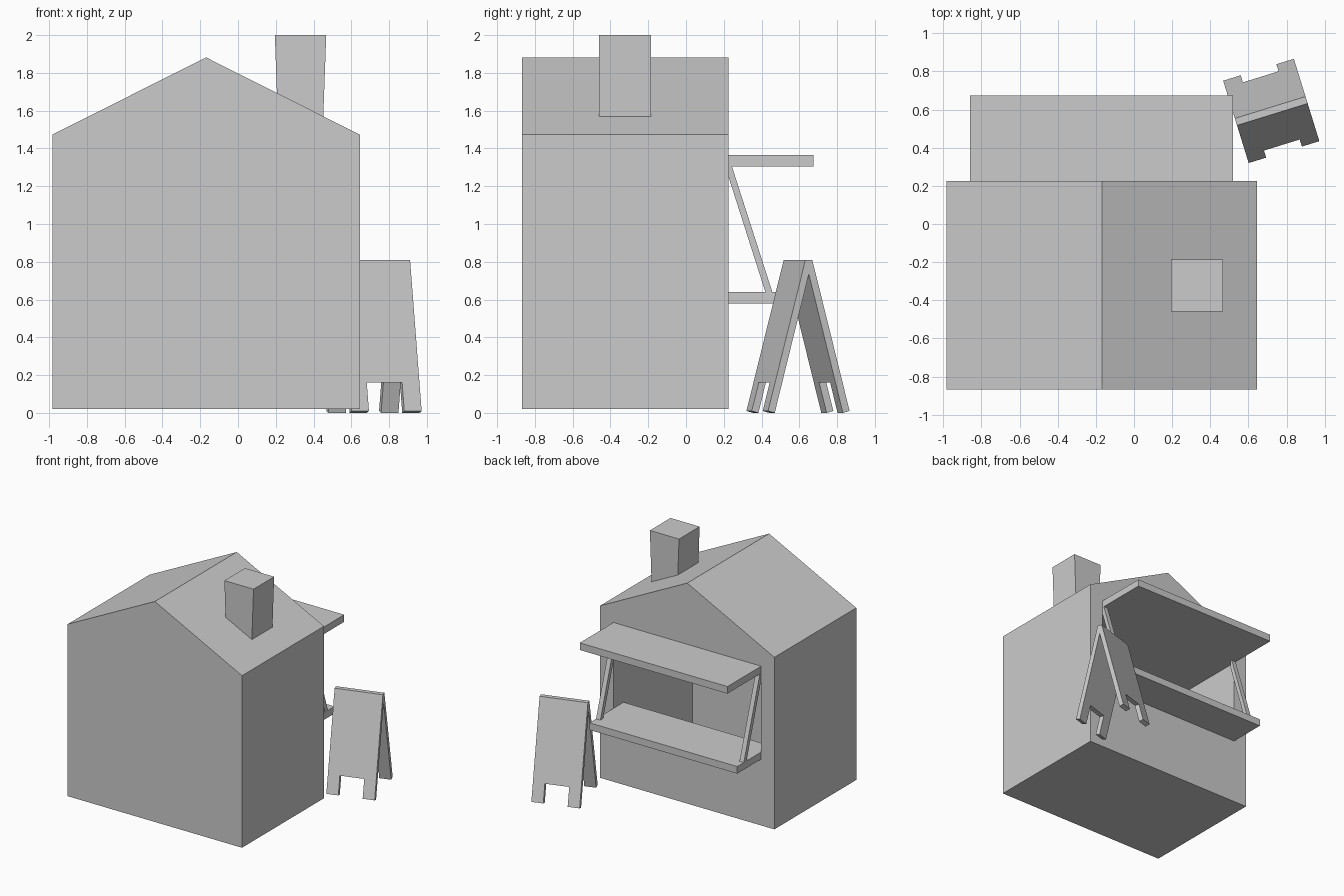
import bpy, bmesh, math
from mathutils import Matrix

if "Cube" in bpy.data.objects:
    bpy.data.objects.remove(bpy.data.objects["Cube"])


def finish(name, bm):
    bmesh.ops.recalc_face_normals(bm, faces=bm.faces)
    mesh = bpy.data.meshes.new(name)
    bm.to_mesh(mesh)
    bm.free()
    obj = bpy.data.objects.new(name, mesh)
    bpy.context.collection.objects.link(obj)
    return obj


def box(name, x, y, z):
    return prism_y(name, [(x[0], z[0]), (x[1], z[0]), (x[1], z[1]), (x[0], z[1])], *y)


def prism_y(name, profile, y0, y1):
    """Extrude an x-z profile along y."""
    bm = bmesh.new()
    face = bm.faces.new([bm.verts.new((x, y0, z)) for x, z in profile])
    ext = bmesh.ops.extrude_face_region(bm, geom=[face])
    verts = [g for g in ext["geom"] if isinstance(g, bmesh.types.BMVert)]
    bmesh.ops.translate(bm, verts=verts, vec=(0, y1 - y0, 0))
    return finish(name, bm)


def prism_x(name, profile, x0, x1):
    """Extrude a y-z profile along x."""
    obj = prism_y(name, profile, -x1, -x0)
    obj.data.transform(Matrix.Rotation(math.radians(90), 4, 'Z'))
    return obj


def cut(target, cutter):
    mod = target.modifiers.new("cut", 'BOOLEAN')
    mod.operation = 'DIFFERENCE'
    mod.solver = 'EXACT'
    mod.object = cutter
    bpy.context.view_layer.objects.active = target
    bpy.ops.object.modifier_apply(modifier=mod.name)
    bpy.data.objects.remove(cutter)


X0, X1 = -0.86, 0.52   # serving window width
WALL = 0.225           # serving wall plane

# Gabled hut, hollow inside, with a serving window in the back
hut = prism_y("hut", [(-0.983, 0.02), (0.645, 0.02), (0.645, 1.473),
                      (-0.169, 1.882), (-0.983, 1.473)], -0.868, WALL)
cut(hut, box("room_cutter", (X0, X1), (-0.83, 0.09), (0.1, 1.305)))
cut(hut, box("window_cutter", (X0, X1), (0.0, 0.4), (0.61, 1.305)))

# Chimney, narrowing slightly downward into the roof
prism_y("chimney", [(0.213, 1.5), (0.449, 1.5), (0.467, 2.0), (0.195, 2.0)], -0.46, -0.185)

# Awning and counter
box("awning", (X0, X1), (WALL, 0.675), (1.305, 1.365))
box("counter", (X0, X1), (0.09, 0.545), (0.58, 0.64))

# Slanted struts between counter and awning
strut = [(WALL, 1.305), (WALL, 1.25), (0.42, 0.64), (0.457, 0.64), (0.243, 1.305)]
for name, x in (("strut_left", X0), ("strut_right", X1 - 0.04)):
    prism_x(name, strut, x, x + 0.04)

# Folding sign board: A-shaped section with a notch between the feet
half = [(-0.019, 0.81), (-0.226, 0.01), (-0.189, 0.0)]
section = half + [(0, 0.735)] + [(-y, z) for y, z in reversed(half)]
sign = prism_x("sign_board", section, -0.194, 0.194)
cut(sign, box("notch_cutter", (-0.098, 0.098), (-0.5, 0.5), (-0.1, 0.16)))
sign.data.transform(Matrix.Translation((0.72, 0.593, 0)) @ Matrix.Rotation(math.radians(17.2), 4, 'Z'))
